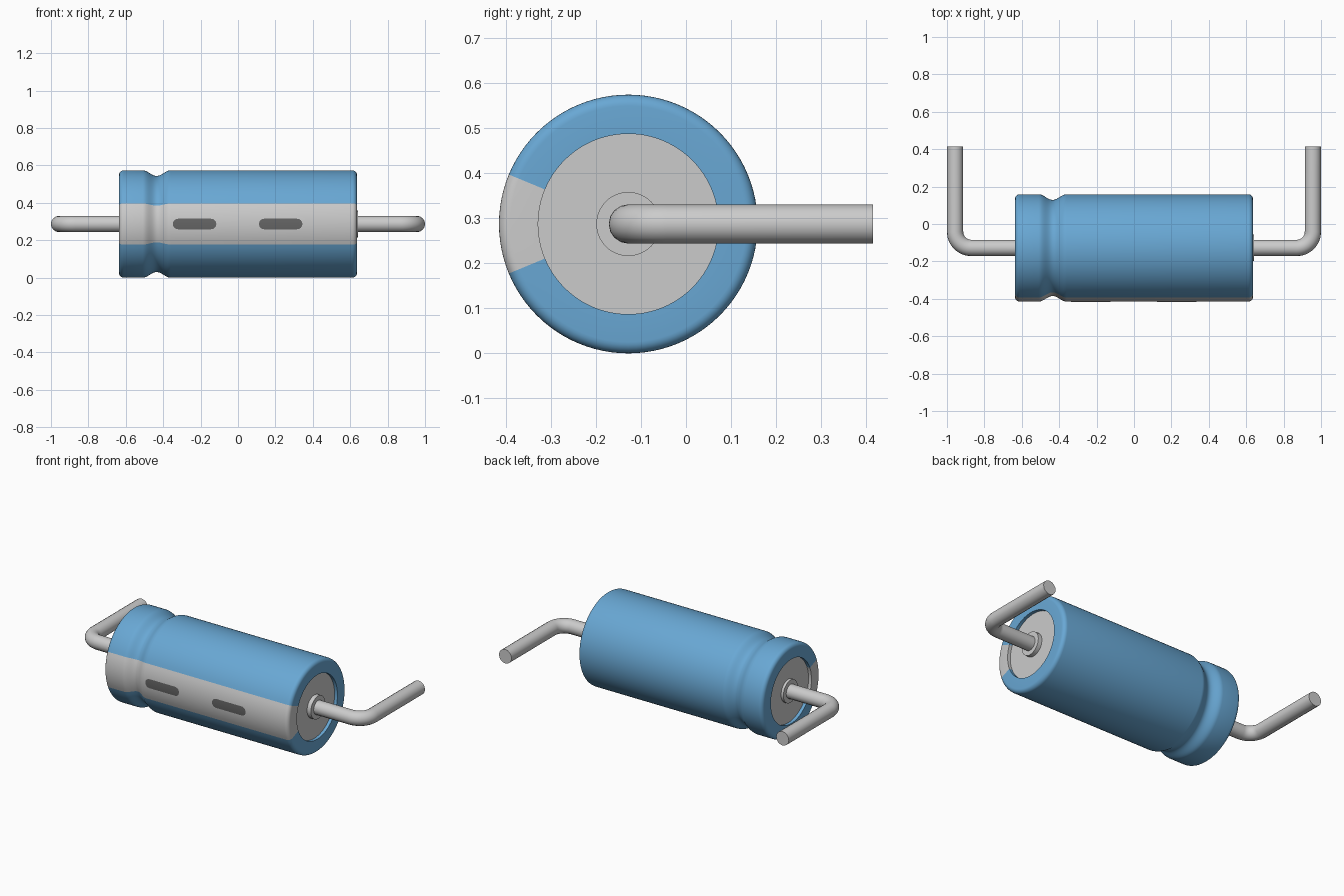
import bpy, bmesh
from math import sin, cos, pi, radians, asin

if "Cube" in bpy.data.objects:
    bpy.data.objects.remove(bpy.data.objects["Cube"])

CY, CZ, R = -0.128, 0.287, 0.287      # body axis and radius
HALF, RIM, FLOOR = 0.636, 0.2, 0.616  # body half length, end opening, recessed end
WIRE, BEND = 0.0435, 0.087            # lead radius, bend radius


def material(name, rgb):
    m = bpy.data.materials.new(name)
    m.diffuse_color = (*rgb, 1)
    m.use_nodes = True
    m.node_tree.nodes["Principled BSDF"].inputs["Base Color"].default_value = m.diffuse_color
    return m


def on_axis(x, r, a):
    # angle 0 faces the front, 90 degrees faces up
    return (x, CY - r * cos(a), CZ + r * sin(a))


def grid_mesh(name, rows, mat=None):
    bm = bmesh.new()
    vs = [[bm.verts.new(p) for p in row] for row in rows]
    for a, b in zip(vs, vs[1:]):
        for j in range(len(a) - 1):
            bm.faces.new((a[j], b[j], b[j + 1], a[j + 1]))
    bmesh.ops.remove_doubles(bm, verts=bm.verts, dist=1e-5)
    me = bpy.data.meshes.new(name)
    bm.to_mesh(me)
    bm.free()
    ob = bpy.data.objects.new(name, me)
    bpy.context.collection.objects.link(ob)
    if mat:
        me.materials.append(mat)
    smooth(ob)
    return ob


def smooth(ob):
    bpy.ops.object.select_all(action='DESELECT')
    ob.select_set(True)
    bpy.context.view_layer.objects.active = ob
    bpy.ops.object.shade_smooth_by_angle(angle=radians(35))


def revolve(name, profile, a0, a1, seg, mat=None):
    angles = [radians(a0 + (a1 - a0) * j / seg) for j in range(seg + 1)]
    return grid_mesh(name, [[on_axis(x, r, a) for a in angles] for x, r in profile], mat)


blue = material("sleeve_blue", (0.14, 0.39, 0.66))
dark = material("mark_dark", (0.13, 0.13, 0.13))

# Sleeve profile: recessed rim, rounded edge, crimp groove, mirrored rounded edge
F = 0.025
edge = [(HALF - F + F * cos(k * pi / 12), R - F + F * sin(k * pi / 12)) for k in range(7)]
end = [(FLOOR, RIM), (HALF, RIM)] + edge
groove = [(-0.435 + 0.075 * k / 10, R - 0.03 * (0.5 + 0.5 * cos(pi * k / 10)))
          for k in range(-10, 11)]
profile = [(-x, r) for x, r in end] + groove + end[::-1]
revolve("sleeve", profile, 22.5, 337.5, 84, blue)
revolve("polarity_stripe", profile, -22.5, 22.5, 12)

# Inner can whose flat ends close the sleeve
revolve("can_core", [(-FLOOR, 0), (-FLOOR, RIM), (FLOOR, RIM), (FLOOR, 0)], 0, 360, 96)

# Collars around the leads
for side, tip in (("left", -0.632), ("right", 0.642)):
    ends = sorted((tip, 0.6 if tip > 0 else -0.6))
    revolve(side + "_collar", [(ends[0], 0), (ends[0], 0.071), (ends[1], 0.071), (ends[1], 0)],
            0, 360, 48)

# Minus marks, curved to lie on the stripe
for name, cx in (("left_mark", -0.232), ("right_mark", 0.228)):
    h, flat = 0.028, 0.116 - 0.028
    caps = [(flat + h * sin(k * pi / 16), h * cos(k * pi / 16)) for k in range(9)]
    stations = [(-x, w) for x, w in caps[::-1]] + caps
    grid_mesh(name, [[on_axis(cx + x, R + 0.0015, asin(w * t / 4 / R)) for t in range(-4, 5)]
                     for x, w in stations], dark)

# Bent wire leads
for side, s in (("left", -1), ("right", 1)):
    xo = 1 - WIRE
    path = [(0.6, CY)]
    path += [(xo - BEND + BEND * sin(k * pi / 24), CY + BEND - BEND * cos(k * pi / 24))
             for k in range(13)]
    path += [(xo, 0.415)]
    cu = bpy.data.curves.new(side + "_lead", 'CURVE')
    cu.dimensions = '3D'
    cu.bevel_depth, cu.bevel_resolution, cu.use_fill_caps = WIRE, 6, True
    sp = cu.splines.new('POLY')
    sp.points.add(len(path) - 1)
    for p, (x, y) in zip(sp.points, path):
        p.co = (s * x, y, CZ, 1)
    ob = bpy.data.objects.new(side + "_lead", cu)
    bpy.context.collection.objects.link(ob)
    bpy.ops.object.select_all(action='DESELECT')
    ob.select_set(True)
    bpy.context.view_layer.objects.active = ob
    bpy.ops.object.convert(target='MESH')
    smooth(bpy.context.view_layer.objects.active)
